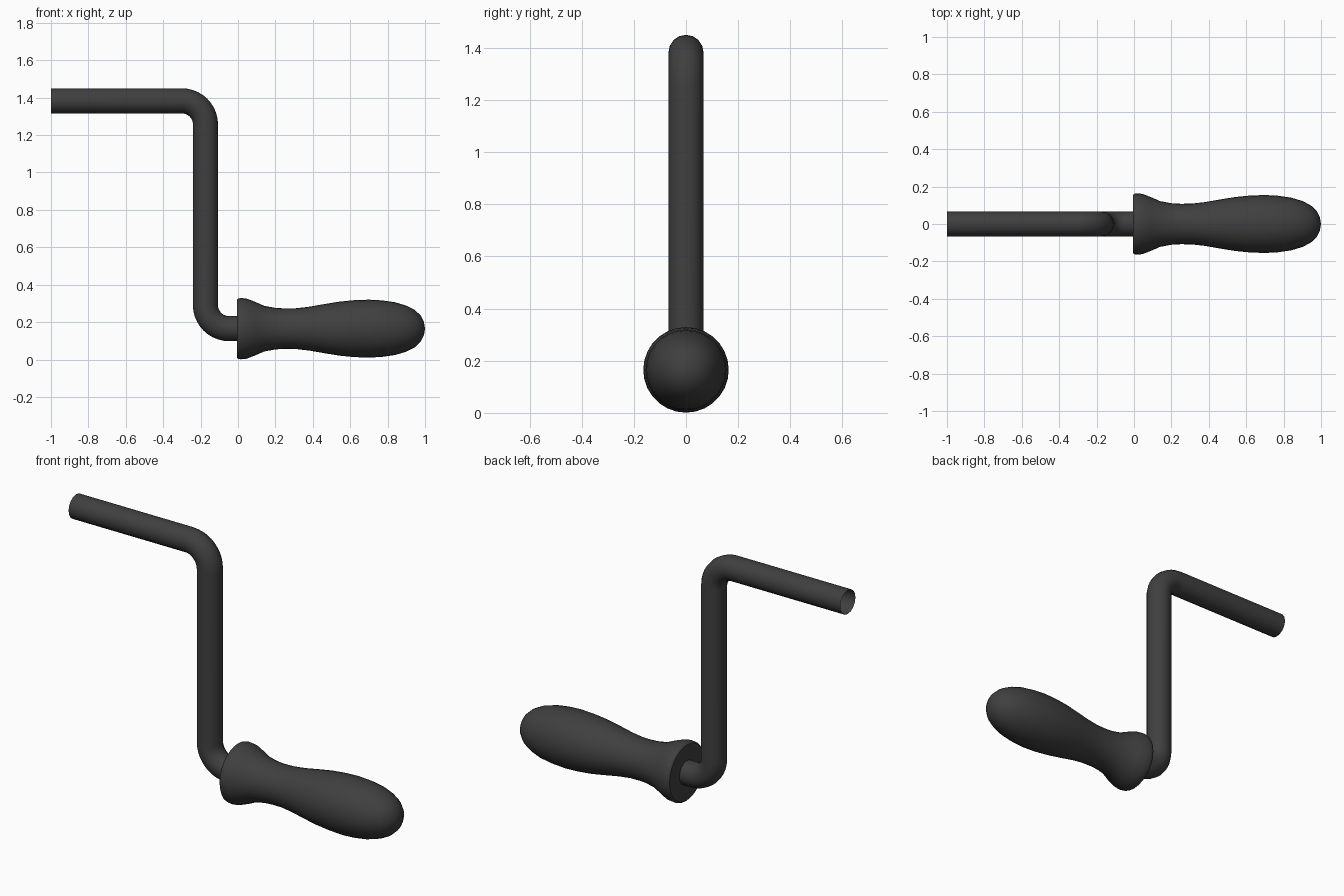
import bpy, bmesh
from math import sin, cos, pi, radians
from mathutils import Vector

if "Cube" in bpy.data.objects:
    bpy.data.objects.remove(bpy.data.objects["Cube"])

AXIS_Z = 0.165   # handle axis height
ROD_R = 0.067

dark = bpy.data.materials.new("dark_metal")
dark.diffuse_color = (0.05, 0.05, 0.05, 1)
dark.use_nodes = True
dark.node_tree.nodes["Principled BSDF"].inputs["Base Color"].default_value = dark.diffuse_color


def finish(obj, angle):
    obj.data.materials.append(dark)
    bpy.ops.object.select_all(action='DESELECT')
    obj.select_set(True)
    bpy.context.view_layer.objects.active = obj
    bpy.ops.object.shade_smooth_by_angle(angle=radians(angle))


def arc(cx, cz, r, a0, a1, n=10):
    return [(cx + r * cos(a0 + (a1 - a0) * i / n), 0,
             cz + r * sin(a0 + (a1 - a0) * i / n)) for i in range(n + 1)]


# Bent crank rod: round tube, open at the free end
bend = 0.126
path = [(-1, 0, 1.383)]
path += arc(-0.174 - bend, 1.383 - bend, bend, pi / 2, 0)
path += arc(-0.174 + bend, AXIS_Z + bend, bend, pi, 1.5 * pi)
path += [(0.0, 0, AXIS_Z)]
curve = bpy.data.curves.new("crank_rod", 'CURVE')
curve.dimensions = '3D'
curve.bevel_depth = ROD_R
curve.bevel_resolution = 6
spline = curve.splines.new('POLY')
spline.points.add(len(path) - 1)
for p, co in zip(spline.points, path):
    p.co = (*co, 1)
rod = bpy.data.objects.new("crank_rod", curve)
bpy.context.collection.objects.link(rod)
rod.select_set(True)
bpy.context.view_layer.objects.active = rod
bpy.ops.object.convert(target='MESH')
rod = bpy.context.view_layer.objects.active
finish(rod, 40)

# Turned grip: lathed profile of (x, radius)
profile = [(-0.006, 0), (-0.006, 0.154), (0.0, 0.161), (0.015, 0.164), (0.045, 0.161),
           (0.09, 0.144), (0.14, 0.122), (0.2, 0.111), (0.25, 0.108), (0.31, 0.109),
           (0.38, 0.117), (0.46, 0.131), (0.54, 0.144), (0.62, 0.152), (0.7, 0.155),
           (0.77, 0.151), (0.84, 0.141), (0.9, 0.123), (0.945, 0.1), (0.977, 0.07),
           (0.994, 0.036), (1.0, 0)]
bm = bmesh.new()
vs = [bm.verts.new((x, 0, AXIS_Z + r)) for x, r in profile]
edges = [bm.edges.new(e) for e in zip(vs, vs[1:])]
bmesh.ops.spin(bm, geom=vs + edges, cent=Vector((0, 0, AXIS_Z)), axis=Vector((1, 0, 0)),
               angle=2 * pi, steps=28, use_merge=False, use_duplicate=False)
bmesh.ops.remove_doubles(bm, verts=bm.verts, dist=1e-4)
bmesh.ops.recalc_face_normals(bm, faces=bm.faces)
mesh = bpy.data.meshes.new("grip")
bm.to_mesh(mesh)
bm.free()
grip = bpy.data.objects.new("grip", mesh)
bpy.context.collection.objects.link(grip)
finish(grip, 40)
